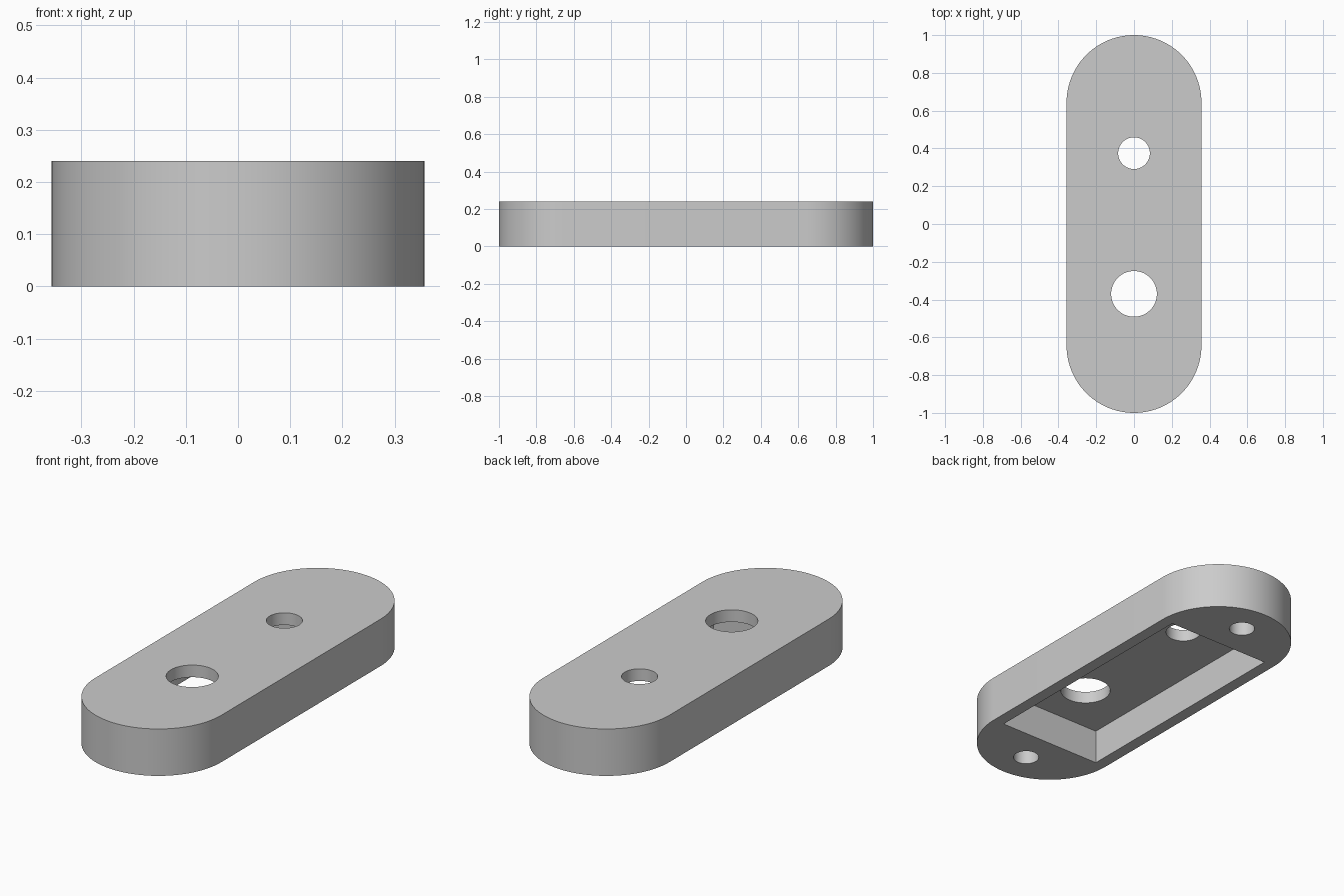
import bpy, math

# Remove the default cube only
cube = bpy.data.objects.get("Cube")
if cube:
    bpy.data.objects.remove(cube, do_unlink=True)

HEIGHT = 0.24
RADIUS = 0.357           # rounded ends
END_Y = 1 - RADIUS       # centre of each rounded end
POCKET_WIDTH = 0.59
POCKET_DEPTH = 0.178
OVERCUT = 0.1            # cutters pass beyond the surface they open

grey = bpy.data.materials.new("plain grey")
grey.use_nodes = True
colour = (0.6, 0.6, 0.6, 1)
grey.diffuse_color = colour
grey.node_tree.nodes["Principled BSDF"].inputs["Base Color"].default_value = colour


def arc(radius, centre_y, start, sweep, steps):
    """Points along an arc centred on x = 0."""
    return [(radius * math.cos(start + sweep * i / steps),
             centre_y + radius * math.sin(start + sweep * i / steps))
            for i in range(steps + 1)]


def prism(name, outline, bottom, top):
    """Extrude a counter-clockwise outline between two heights."""
    n = len(outline)
    verts = [(x, y, z) for z in (bottom, top) for x, y in outline]
    faces = [list(range(n))[::-1], list(range(n, 2 * n))]
    faces += [(i, (i + 1) % n, n + (i + 1) % n, n + i) for i in range(n)]
    mesh = bpy.data.meshes.new(name)
    mesh.from_pydata(verts, [], faces)
    mesh.materials.append(grey)
    obj = bpy.data.objects.new(name, mesh)
    bpy.context.collection.objects.link(obj)
    return obj


def hole(name, y, radius, bottom, top):
    return prism(name, arc(radius, y, 0, math.tau, 64)[:-1], bottom, top)


# Long plate with rounded ends
outline = (arc(RADIUS, END_Y, 0, math.pi, 48)
           + arc(RADIUS, -END_Y, math.pi, math.pi, 48))
plate = prism("cover_plate", outline, 0, HEIGHT)

# Rectangular pocket underneath, two through holes and two blind screw holes
w = POCKET_WIDTH / 2
rectangle = [(-w, -END_Y), (w, -END_Y), (w, END_Y), (-w, END_Y)]
cutters = [
    prism("pocket_cutter", rectangle, -OVERCUT, POCKET_DEPTH),
    hole("large_hole_cutter", -0.37, 0.121, OVERCUT, HEIGHT + OVERCUT),
    hole("small_hole_cutter", 0.375, 0.084, OVERCUT, HEIGHT + OVERCUT),
]
for side, y in (("front", -0.823), ("back", 0.823)):
    cutters.append(hole(side + "_screw_hole_cutter", y, 0.062, -OVERCUT, POCKET_DEPTH))

bpy.ops.object.select_all(action='DESELECT')
plate.select_set(True)
bpy.context.view_layer.objects.active = plate
for cutter in cutters:
    cutter.hide_render = True
    cut = plate.modifiers.new(cutter.name, 'BOOLEAN')
    cut.operation = 'DIFFERENCE'
    cut.solver = 'EXACT'
    cut.object = cutter
    bpy.ops.object.modifier_apply(modifier=cut.name)
    bpy.data.objects.remove(cutter, do_unlink=True)

# Smooth curved walls, crisp rims
bpy.ops.object.shade_smooth_by_angle(angle=math.radians(30))
